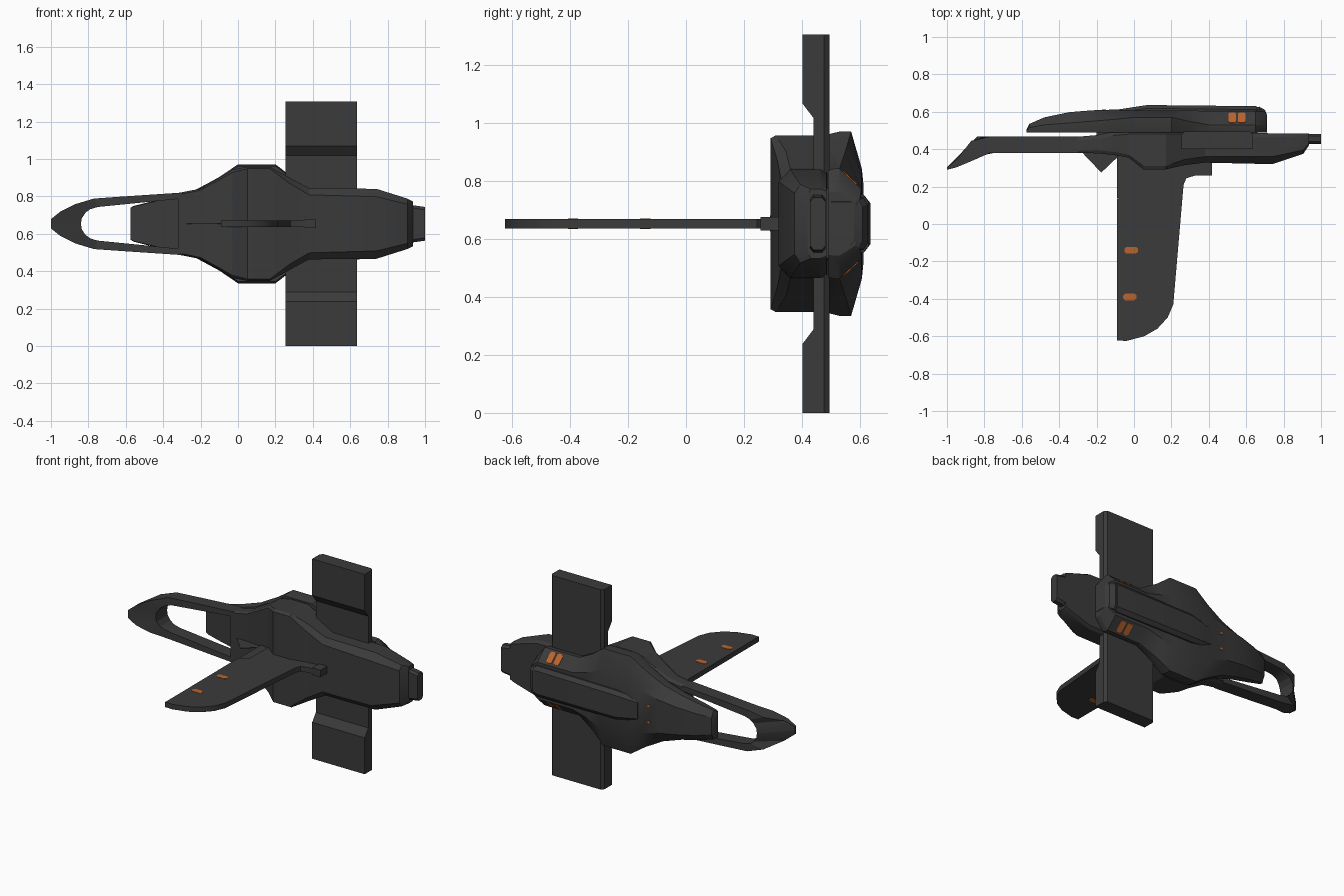
import bpy, bmesh, math
from mathutils import Vector

ZC = 0.653  # height of the mirror plane


def material(name, rgb):
    m = bpy.data.materials.new(name)
    m.diffuse_color = (*rgb, 1)
    return m


GREY = material("dark_grey", (0.043, 0.043, 0.043))
ORANGE = material("orange", (0.50, 0.125, 0.025))


def loft(name, rings, mat=GREY, angle=20, closed_ends=True):
    """Skin a list of equal-length closed rings of (x, y, z)."""
    bm = bmesh.new()
    vs = [[bm.verts.new(p) for p in r] for r in rings]
    n = len(rings[0])
    for a, b in zip(vs, vs[1:]):
        for i in range(n):
            j = (i + 1) % n
            bm.faces.new((a[i], a[j], b[j], b[i]))
    if closed_ends:
        bm.faces.new(vs[0])
        bm.faces.new(vs[-1])
    bmesh.ops.remove_doubles(bm, verts=bm.verts, dist=1e-5)
    bmesh.ops.recalc_face_normals(bm, faces=bm.faces)
    me = bpy.data.meshes.new(name)
    bm.to_mesh(me)
    bm.free()
    me.materials.append(mat)
    ob = bpy.data.objects.new(name, me)
    bpy.context.collection.objects.link(ob)
    bpy.context.view_layer.objects.active = ob
    ob.select_set(True)
    bpy.ops.object.shade_smooth_by_angle(angle=math.radians(angle))
    ob.select_set(False)
    return ob


def sym_ring(x, half):
    """Mirror (half_width, y) points across the centre plane."""
    return [(x, y, ZC + w) for w, y in half] + [(x, y, ZC - w) for w, y in reversed(half)]


def plate_xy(name, outline, half, mat=GREY):
    return loft(name, [[(x, y, ZC + s * half) for x, y in outline] for s in (-1, 1)], mat)


def interp(x, table):
    for (a, u), (b, v) in zip(table, table[1:]):
        if x <= b:
            return u + (v - u) * max(0, x - a) / (b - a)
    return table[-1][1]


# Upper hull: x, side half width, shoulder y, ridge half width, ridge y
upper = [(-0.575, 0.085, 0.498, 0.05, 0.505), (-0.56, 0.095, 0.515, 0.055, 0.535),
         (-0.48, 0.115, 0.53, 0.07, 0.57), (-0.345, 0.145, 0.54, 0.09, 0.598),
         (-0.22, 0.185, 0.55, 0.11, 0.608), (-0.1, 0.25, 0.56, 0.14, 0.612),
         (0.0, 0.318, 0.57, 0.19, 0.607), (0.2, 0.318, 0.57, 0.19, 0.607),
         (0.29, 0.25, 0.55, 0.15, 0.606), (0.4, 0.19, 0.53, 0.12, 0.605),
         (0.65, 0.19, 0.53, 0.12, 0.605), (0.7, 0.125, 0.53, 0.085, 0.60),
         (0.71, 0.11, 0.53, 0.075, 0.585)]
loft("upper_hull", [sym_ring(x, [(w * 0.97, 0.49), (w, (ys + 0.49) / 2), (w, ys), (r, yr)])
                    for x, w, ys, r, yr in upper], angle=28)

# Raised spine along the upper hull
loft("spine", [sym_ring(x, [(w, 0.59), (w, y - 0.018), (w * 0.75, y)]) for x, w, y in
               [(-0.08, 0.07, 0.613), (0.07, 0.095, 0.636), (0.655, 0.1, 0.63)]])
loft("tail_cap", [sym_ring(x, [(w, 0.5), (w, y - 0.015), (w * 0.75, y)]) for x, w, y in
                  [(0.62, 0.095, 0.62), (0.67, 0.09, 0.627), (0.7, 0.08, 0.61), (0.712, 0.075, 0.58)]])

# Lower hull: x, belly half width, belly y, side half width, side y, top y
lower = [(-0.32, 0.155, 0.38, 0.165, 0.39, 0.465), (-0.2, 0.18, 0.378, 0.188, 0.395, 0.475),
         (-0.1, 0.235, 0.368, 0.245, 0.385, 0.495), (-0.03, 0.275, 0.355, 0.29, 0.37, 0.50),
         (0.05, 0.295, 0.292, 0.305, 0.31, 0.50), (0.17, 0.295, 0.292, 0.305, 0.31, 0.50),
         (0.27, 0.22, 0.315, 0.25, 0.345, 0.50), (0.38, 0.155, 0.328, 0.19, 0.36, 0.488),
         (0.74, 0.145, 0.32, 0.187, 0.36, 0.485), (0.905, 0.105, 0.375, 0.135, 0.395, 0.485),
         (0.935, 0.095, 0.42, 0.12, 0.43, 0.485)]
loft("lower_hull", [sym_ring(x, [(b, yb), (s, ys), (s, yt - 0.02), (s * 0.93, yt)])
                    for x, b, yb, s, ys, yt in lower], angle=22)
# Filler between the two hulls at the middle
loft("hull_core", [sym_ring(x, [(w, 0.45), (w, 0.52)]) for x, w in
                   [(-0.2, 0.15), (0.02, 0.27), (0.18, 0.27), (0.36, 0.16), (0.66, 0.12)]])

# Tail nozzle
loft("tail_nozzle", [sym_ring(x, [(w - 0.015, 0.428), (w, 0.44), (w, 0.47), (w - 0.015, 0.482)])
                     for x, w in [(0.88, 0.105), (0.93, 0.1), (1.0, 0.09)]])

# Nose frame: outer x, outer half width, inner x, inner half width
frame = [(-1.0, 0.0, -0.84, 0.0), (-1.0, 0.025, -0.835, 0.03), (-0.95, 0.065, -0.815, 0.06),
         (-0.87, 0.105, -0.79, 0.078), (-0.77, 0.135, -0.75, 0.09),
         (-0.6, 0.147, -0.6, 0.105), (-0.3, 0.167, -0.3, 0.135)]
low = [(-1, 0.29), (-0.94, 0.305), (-0.77, 0.38), (0, 0.38)]
top = [(-1, 0.302), (-0.895, 0.388), (-0.86, 0.467), (0, 0.467)]
for side, label in ((1, "left"), (-1, "right")):
    rings = []
    for xo, wo, xi, wi in frame:
        rings.append([(xo, interp(xo, low), ZC + side * wo), (xo, interp(xo, top), ZC + side * wo),
                      (xi, interp(xi, top), ZC + side * wi), (xi, interp(xi, low), ZC + side * wi)])
    loft("nose_frame_" + label, rings)

# Side wings: distance from centre, underside y
for side, label in ((1, "left"), (-1, "right")):
    loft("wing_" + label,
         [[(0.255, y, ZC + side * w), (0.635, y, ZC + side * w), (0.635, 0.477, ZC + side * w),
           (0.62, 0.495, ZC + side * w), (0.27, 0.495, ZC + side * w), (0.255, 0.477, ZC + side * w)]
          for w, y in [(0.08, 0.44), (0.365, 0.44), (0.415, 0.402), (0.653, 0.402)]])

# Long keel fin with rounded tip, its root bracket and a thin forward spike
plate_xy("keel_fin", [(-0.03, 0.38), (-0.032, 0.18), (-0.045, 0.15), (-0.09, 0.135), (-0.09, -0.623),
                      (-0.04, -0.625), (0.055, -0.6), (0.125, -0.56), (0.18, -0.5), (0.21, -0.43),
                      (0.265, 0.21), (0.28, 0.245), (0.33, 0.26), (0.4, 0.26), (0.4, 0.36)], 0.0165)
plate_xy("fin_root", [(-0.09, 0.4), (-0.09, 0.14), (-0.05, 0.14), (-0.02, 0.2), (-0.02, 0.4)], 0.012)
plate_xy("fin_bracket", [(0.355, 0.36), (0.355, 0.258), (0.416, 0.258), (0.416, 0.36)], 0.023)
plate_xy("belly_spike", [(-0.28, 0.385), (-0.175, 0.275), (-0.075, 0.37)], 0.002)

# Orange marks on both faces of the fin
for i, (x, y) in enumerate([(-0.015, -0.14), (-0.022, -0.39)]):
    plate_xy("fin_mark_%d" % i, [(x + a, y + b) for a, b in
             [(-0.036, -0.008), (-0.025, -0.018), (0.025, -0.018), (0.036, -0.008),
              (0.036, 0.008), (0.025, 0.018), (-0.025, 0.018), (-0.036, 0.008)]], 0.0185, ORANGE)

# Orange marks on the sloped rear shoulders and small ones near the nose
for side, label in ((1, "left"), (-1, "right")):
    along = Vector((0, 0.075, -0.07 * side)).normalized()
    out = Vector((0, 0.07, 0.075 * side)).normalized()
    for i, x in enumerate((0.525, 0.577)):
        c = Vector((x, 0.5675, ZC + side * 0.155))
        oct8 = [(-0.02, -0.028), (-0.012, -0.037), (0.012, -0.037), (0.02, -0.028),
                (0.02, 0.028), (0.012, 0.037), (-0.012, 0.037), (-0.02, 0.028)]
        loft("shoulder_mark_%s_%d" % (label, i),
             [[c + Vector((a, 0, 0)) + along * b + out * h for a, b in oct8] for h in (-0.004, 0.003)], ORANGE)
    loft("nose_mark_" + label,
         [[(-0.16 + a, y, ZC + side * 0.053 + b) for a, b in
           [(-0.01, -0.007), (0.01, -0.007), (0.01, 0.007), (-0.01, 0.007)]] for y in (0.606, 0.613)], ORANGE)
